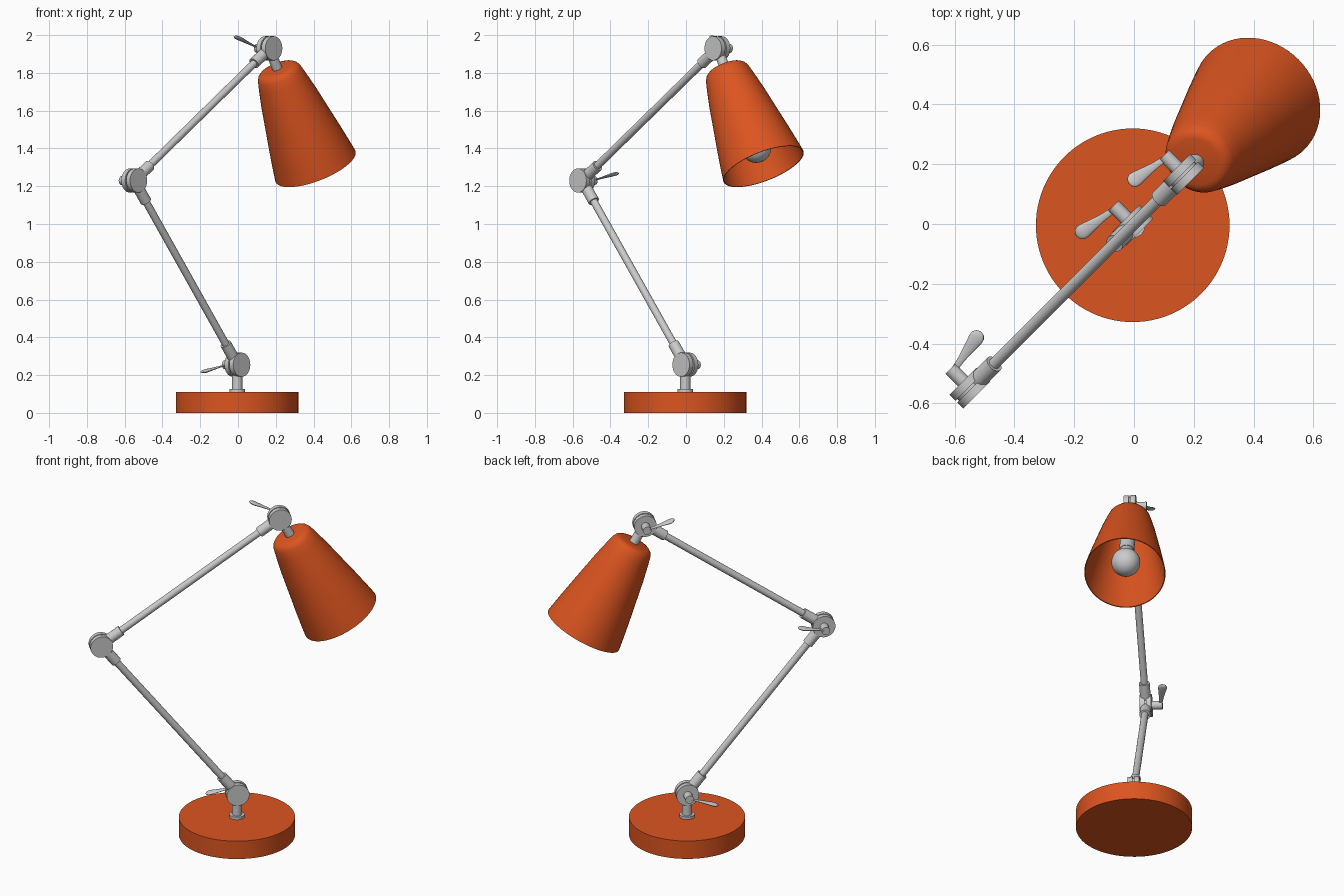
import bpy, bmesh, math
from mathutils import Vector, Matrix

if "Cube" in bpy.data.objects:
    bpy.data.objects.remove(bpy.data.objects["Cube"])

# The lamp is laid out in a plane (X = along arm, Y = hinge axis), then turned 45 degrees
TURN = Matrix.Rotation(math.radians(45), 3, 'Z')
paint = bpy.data.materials.new("orange_paint")
paint.diffuse_color = (0.72, 0.09, 0.014, 1)
paint.use_nodes = True
paint.node_tree.nodes["Principled BSDF"].inputs["Base Color"].default_value = paint.diffuse_color


def lathe(name, origin, axis, profile, mat=None, flat=1.0, seg=32):
    """Spin (distance, radius) points round an axis; flat squashes the section."""
    z = Vector(axis).normalized()
    ref = Vector((1, 0, 0)) if abs(z.y) > 0.9 else Vector((0, 1, 0))
    x = (ref - z * ref.dot(z)).normalized()
    y = z.cross(x)
    bm = bmesh.new()
    rings = []
    for t, r in profile:
        n = seg if r > 1e-6 else 1
        ring = []
        for i in range(n):
            a = 2 * math.pi * i / seg
            p = Vector(origin) + z * t + x * r * math.cos(a) + y * r * flat * math.sin(a)
            ring.append(bm.verts.new(TURN @ p))
        rings.append(ring)
    for a, b in zip(rings, rings[1:]):
        for i in range(seg):
            j = (i + 1) % seg
            q = [a[i % len(a)], a[j % len(a)], b[j % len(b)], b[i % len(b)]]
            bm.faces.new(list(dict.fromkeys(q)))
    bmesh.ops.recalc_face_normals(bm, faces=bm.faces)
    me = bpy.data.meshes.new(name)
    bm.to_mesh(me)
    bm.free()
    ob = bpy.data.objects.new(name, me)
    bpy.context.collection.objects.link(ob)
    if mat:
        me.materials.append(mat)
    bpy.ops.object.select_all(action='DESELECT')
    ob.select_set(True)
    bpy.context.view_layer.objects.active = ob
    bpy.ops.object.shade_smooth_by_angle(angle=math.radians(35))
    return ob


def rod(name, origin, axis, t0, t1, r, mat=None, seg=32):
    return lathe(name, origin, axis, [(t0, 0), (t0, r), (t1, r), (t1, 0)], mat, seg=seg)


def joint(name, c, lever_angle):
    """Two clamped discs, a pin and a flat tightening lever."""
    hinge = (0, 1, 0)
    rod(name + "_front_disc", c, hinge, -0.033, -0.004, 0.064)
    rod(name + "_back_disc", c, hinge, 0.004, 0.033, 0.064)
    rod(name + "_core", c, hinge, -0.01, 0.01, 0.055)
    rod(name + "_pin", c, hinge, 0.03, 0.092, 0.024)
    a = math.radians(lever_angle)
    lathe(name + "_lever", c + Vector((0, 0.08, 0)), (math.cos(a), 0.17, math.sin(a)),
          [(0, 0), (0, 0.010), (0.05, 0.012), (0.10, 0.019), (0.135, 0.025),
           (0.15, 0.024), (0.162, 0.016), (0.168, 0)], flat=0.36, seg=24)


def arm(name, a, b):
    """Thin rod with a thicker sleeve at both ends."""
    d = b - a
    n = d.length
    rod(name + "_rod", a, d, 0.1, n - 0.1, 0.020)
    rod(name + "_lower_sleeve", a, d, 0.03, 0.14, 0.030)
    rod(name + "_upper_sleeve", a, d, n - 0.14, n - 0.03, 0.030)


# Joint centres
hip = Vector((-0.005, 0, 0.255))
elbow = Vector((-0.777, 0, 1.23))
wrist = Vector((0.235, 0, 1.93))
mouth = Vector((0.58, 0, 1.305))

# Base and post
foot = Vector((-0.006, 0, 0))
up = (0, 0, 1)
rod("base", foot, up, 0, 0.11, 0.324, paint, 96)
rod("post_collar", foot, up, 0.11, 0.126, 0.042)
rod("post", foot, up, 0.11, 0.225, 0.027)

# Joints and arms
joint("base_joint", hip, 194)
joint("elbow_joint", elbow, 14)
joint("head_joint", wrist, 157)
arm("lower_arm", hip, elbow)
arm("upper_arm", elbow, wrist)

# Lamp head: neck, thin shade, socket and bulb along one axis
down = mouth - wrist
L = down.length
rod("shade_neck", wrist, down, 0.03, 0.15, 0.027)
outer = [(0.122, 0), (0.122, 0.082), (0.126, 0.098), (0.136, 0.111), (0.155, 0.121),
         (0.20, 0.132), (0.30, 0.154), (0.415, 0.175), (0.55, 0.200), (0.65, 0.217), (L, 0.227)]
inner = [(t + (0.005 if t < 0.2 else 0), max(r - 0.005, 0)) for t, r in reversed(outer)]
lathe("shade", wrist, down, outer + inner, paint, seg=64)
rod("bulb_socket", wrist, down, 0.125, 0.48, 0.042)
bulb = [(0.47, 0), (0.47, 0.038), (0.51, 0.042)]
bulb += [(0.60 - 0.081 * math.cos(a), 0.081 * math.sin(a))
         for a in (math.pi * k / 16 for k in range(4, 16))]
lathe("bulb", wrist, down, bulb + [(0.681, 0)])
